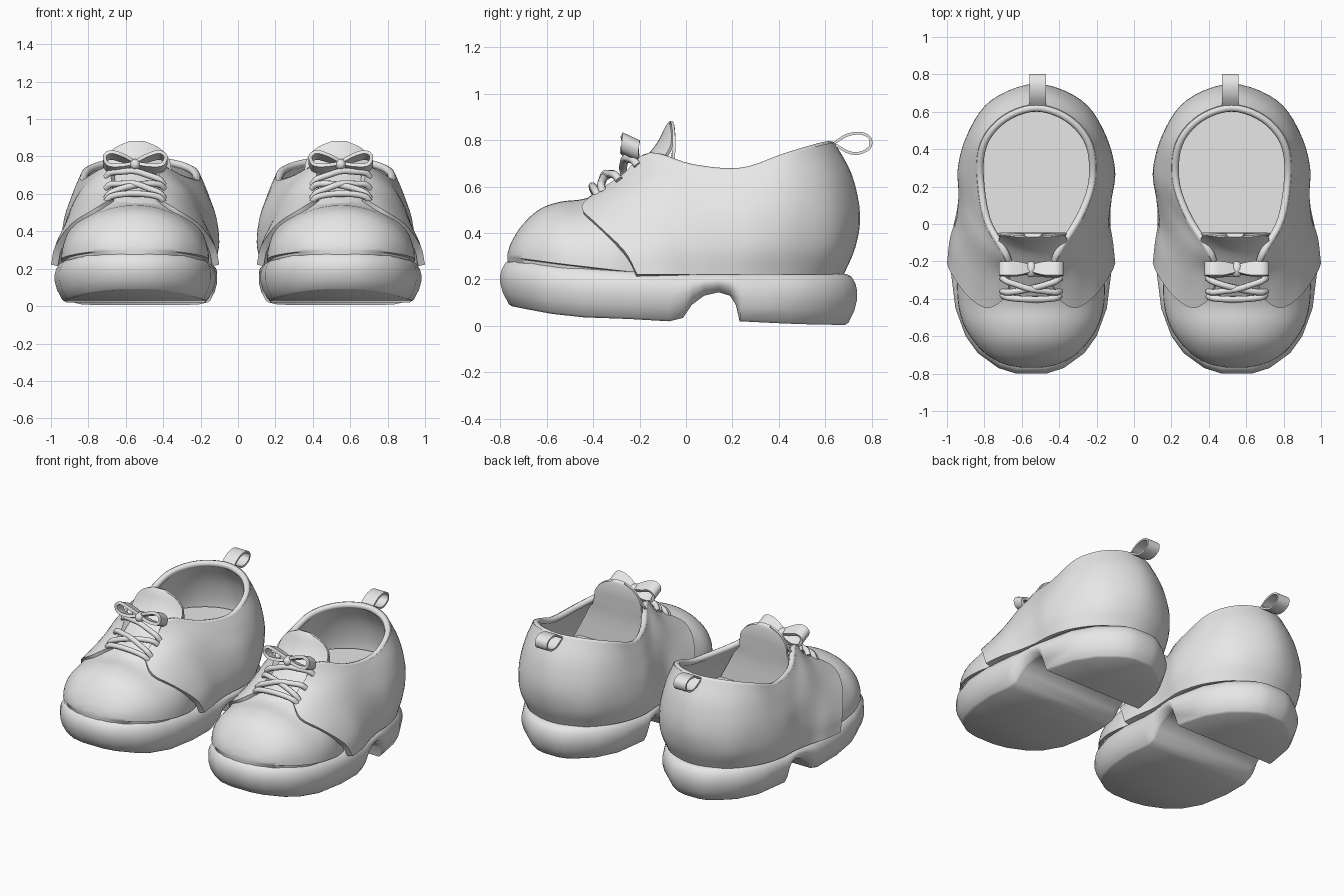
import bpy, bmesh, math
from mathutils import Vector

if "Cube" in bpy.data.objects:
    bpy.data.objects.remove(bpy.data.objects["Cube"])

CX = 0.55  # centre line of one shoe; the other is mirrored

grey = bpy.data.materials.new("plain_grey")
grey.diffuse_color = (0.8, 0.8, 0.8, 1)
grey.use_nodes = True
grey.node_tree.nodes["Principled BSDF"].inputs["Base Color"].default_value = grey.diffuse_color


def spline(pts, n):
    """Catmull-Rom samples through points of any dimension."""
    p = [Vector(q) for q in pts]
    p = [p[0] * 2 - p[1]] + p + [p[-1] * 2 - p[-2]]
    out = []
    for i in range(1, len(p) - 2):
        a, b, c, d = p[i - 1:i + 3]
        for k in range(n):
            t = k / n
            out.append((b * 2 + (c - a) * t + (a * 2 - b * 5 + c * 4 - d) * t * t
                        + (b * 3 - a - c * 3 + d) * t ** 3) * 0.5)
    return out + [p[-2]]


def finish(ob, solid=0.0, offset=0.0, angle=40):
    bpy.ops.object.select_all(action='DESELECT')
    bpy.context.view_layer.objects.active = ob
    ob.select_set(True)
    if solid:
        m = ob.modifiers.new("thickness", 'SOLIDIFY')
        m.thickness, m.offset = solid, offset
        bpy.ops.object.modifier_apply(modifier=m.name)
    bpy.ops.object.shade_smooth_by_angle(angle=math.radians(angle))
    ob.data.materials.clear()
    ob.data.materials.append(grey)
    ob.modifiers.new("other_shoe", 'MIRROR').use_mirror_merge = False


def grid(name, rows, wrap=False, caps=(), strips=False, recalc=False, **kw):
    """Skin a list of equal-length point rows; strips caps ends with quads."""
    bm = bmesh.new()
    vs = [[bm.verts.new((p[0] + CX, p[1], p[2])) for p in r] for r in rows]
    n = len(rows[0])
    for a, b in zip(vs, vs[1:]):
        for j in range(n if wrap else n - 1):
            k = (j + 1) % n
            bm.faces.new((a[j], b[j], b[k], a[k]))
    for c in caps:
        if strips:
            for j in range(n // 2 - 1):
                bm.faces.new((vs[c][j], vs[c][j + 1], vs[c][n - 2 - j], vs[c][n - 1 - j]))
        else:
            bm.faces.new(vs[c])
    bmesh.ops.remove_doubles(bm, verts=bm.verts[:], dist=1e-5)
    if recalc:
        bmesh.ops.recalc_face_normals(bm, faces=bm.faces[:])
    me = bpy.data.meshes.new(name)
    bm.to_mesh(me)
    bm.free()
    ob = bpy.data.objects.new(name, me)
    bpy.context.collection.objects.link(ob)
    finish(ob, **kw)


def tube(name, pts, radius):
    cu = bpy.data.curves.new(name, 'CURVE')
    cu.dimensions = '3D'
    cu.bevel_depth, cu.bevel_resolution, cu.use_fill_caps = radius, 2, True
    s = cu.splines.new('POLY')
    s.points.add(len(pts) - 1)
    for q, p in zip(s.points, pts):
        q.co = (p[0] + CX, p[1], p[2], 1)
    ob = bpy.data.objects.new(name, cu)
    bpy.context.collection.objects.link(ob)
    bpy.ops.object.select_all(action='DESELECT')
    bpy.context.view_layer.objects.active = ob
    ob.select_set(True)
    bpy.ops.object.convert(target='MESH')
    finish(bpy.context.view_layer.objects.active, angle=60)


def heel_shift(y):
    t = min(1, max(0, (y + 0.1) / 0.35))
    return -0.028 * t * t * (3 - 2 * t)


# Sole with arch and heel: y, half width, bottom, top
sole = [(-.80, .08, .085, .283), (-.77, .175, .08, .282), (-.69, .285, .066, .275),
        (-.60, .35, .052, .262), (-.45, .405, .037, .25), (-.25, .43, .03, .235),
        (-.07, .42, .02, .228), (-.01, .42, .035, .226), (.03, .415, .09, .225),
        (.08, .41, .13, .225), (.14, .41, .145, .225), (.19, .41, .13, .225),
        (.215, .41, .09, .225), (.24, .41, .02, .225), (.45, .365, .01, .225),
        (.59, .285, .006, .225), (.675, .19, .005, .225), (.72, .12, .005, .224),
        (.737, .06, .005, .223)]
rows = []
for i, (y, w, b, t) in enumerate(sole):
    # outward direction of the outline at this station
    p, q = sole[max(i - 1, 0)], sole[min(i + 1, len(sole) - 1)]
    nrm = Vector((q[0] - p[0], p[1] - q[1])).normalized()
    if i in (0, len(sole) - 1):
        nrm = Vector((.2, -1 if i == 0 else 1))
    h = t - b
    prof = [(.05, 0), (.038, .04), (.012, .28), (0, .5), (.0, .68), (.008, .82),
            (.024, .95), (.045, 1), (.07, 1)]
    right = [(w - e * nrm.x, y - e * nrm.y, b + h * f) for e, f in prof]
    sec = right + [(-x, v, z) for x, v, z in reversed(right)]
    rows.append([(x + heel_shift(y), v, z) for x, v, z in sec])
grid("sole", rows, wrap=True, caps=(0, -1), strips=True, recalc=True, angle=42)

# Toe cap: y, half width, lower edge, crown height
toe = [(-.768, .05, .298, .315), (-.75, .14, .296, .365), (-.705, .23, .29, .435),
       (-.63, .305, .28, .503), (-.54, .36, .268, .535), (-.43, .39, .255, .55),
       (-.30, .395, .24, .61), (-.2, .375, .23, .65)]
rows = []
for y, w, b, t in spline(toe, 4):
    sec = [(w * math.cos(math.pi * k / 24), b + (t - b) * math.sin(math.pi * k / 24))
           for k in range(25)]
    sec = [(w * .93, b - .05), (w * .95, b - .004)] + sec + [(-w * .95, b - .004), (-w * .93, b - .05)]
    rows.append([(x, y, z) for x, z in sec])
grid("toe_cap", rows, caps=(0,), recalc=True, angle=50)

# Quarter panel: half columns from lace edge to heel, each bottom to top
Z = .222
half = [
    [(.45, -.21, Z), (.425, -.267, .325), (.34, -.385, .44), (.23, -.45, .512), (.12, -.385, .58)],
    [(.435, -.08, Z), (.42, -.13, .34), (.355, -.20, .46), (.25, -.26, .575), (.125, -.27, .655)],
    [(.41, .03, Z), (.405, 0, .34), (.36, -.05, .48), (.28, -.10, .62), (.15, -.17, .74)],
    [(.40, .15, Z), (.41, .14, .34), (.38, .10, .48), (.32, .06, .60), (.262, .02, .69)],
    [(.395, .30, Z), (.42, .30, .34), (.405, .28, .48), (.36, .26, .60), (.318, .24, .675)],
    [(.335, .47, Z), (.365, .48, .34), (.365, .48, .48), (.34, .46, .62), (.298, .44, .738)],
    [(.20, .62, Z), (.235, .655, .34), (.24, .66, .48), (.22, .63, .64), (.18, .58, .778)],
    [(0, .68, Z), (0, .73, .34), (0, .75, .48), (0, .715, .65), (0, .64, .79)]]
cols = half + [[(-x, y, z) for x, y, z in c] for c in reversed(half[:-1])]
N = 5
lines = [spline([c[r] for c in cols], N) for r in range(5)]
rows = [spline(list(col), 4) for col in zip(*lines)]
rows = [[(p.x + heel_shift(p.y), p.y, p.z) for p in r] for r in rows]
grid("quarter_panel", rows, solid=.038, offset=-1, angle=50)

# Padded collar edge, set just inside the panel
rim = [r[-1] for r in rows][2 * N - 2:-(2 * N - 2)]
rim = [(p[0] * .945 - .0015, .2 + (p[1] - .2) * .957, p[2] - .014) for p in rim]
tube("collar_edge", rim, .021)

# Insole
ring = [(2 * math.pi * k / 40) for k in range(40)]
grid("insole", [[(-.028 + .36 * math.cos(a), .22 + .47 * math.sin(a), z) for a in ring]
                for z in (.42, .45)], wrap=True, caps=(0, 1), recalc=True)

# Tongue front: y, height, half width
tongue = [(-.43, .54, .13), (-.3, .625, .16), (-.2, .70, .175), (-.145, .75, .18),
          (-.11, .80, .168), (-.085, .85, .12), (-.068, .877, .04)]
rows = []
for y, z, w in spline(tongue, 4):
    xs = [w * (k / 6 - 1) for k in range(13)]
    rows.append([(x - .01, min(y + 1.8 * x * x, -.055), z - .6 * x * x) for x in xs])
# Tongue back: a lining wall that drops down to the insole
back = [(-.06, .874, .045), (-.055, .85, .12), (-.052, .80, .168), (-.055, .73, .18),
        (-.06, .60, .24), (-.05, .43, .325)]
for y, z, w in spline(back, 4):
    xs = [w * (k / 6 - 1) for k in range(13)]
    rows.append([(x - .01, y, z - (.6 * x * x if z > .7 else 0)) for x in xs])
grid("tongue", rows, solid=.014, angle=60)


# Crossed laces
def lace_z(y):
    return .585 + .77 * (y + .37)


for i, (a, b) in enumerate([(-.39, -.385), (-.365, -.295), (-.295, -.365), (-.27, -.215)]):
    pts = []
    for x, lift in ((-.155, -.015), (-.13, .012), (-.07, .026), (0, .03 + .008 * (i % 2)),
                    (.07, .026), (.13, .012), (.155, -.015)):
        y = a + (b - a) * (x + .155) / .31
        pts.append((x, y - lift * .5, lace_z(y) + lift))
    tube("lace_%d" % (i + 1), spline(pts, 4), .0175)


# Ribbon parts
def ribbon(name, path, width, thick):
    rows = []
    for p, s in path:
        d = Vector(width) * s / 2
        rows.append([p - d, p - d * .5, p + d * .5, p + d])
    grid(name, rows, solid=thick, angle=60)


loop = [(0, .765), (.07, .793), (.13, .808), (.163, .785), (.145, .743), (.08, .737), (0, .757)]
for side, label in ((1, "outer"), (-1, "inner")):
    path = [(Vector((side * p.x, -.24, p.y)), .45 + .55 * math.sin(min(1, abs(p.x) / .12) * 1.9))
            for p in spline(loop, 5)]
    ribbon("bow_loop_" + label, path, (0, .075, -.035), .019)

# Bow knot
rows = []
for k in range(1, 8):
    a = math.pi * k / 8
    rows.append([(.03 * math.sin(a) * math.cos(t), -.243 - .045 * math.cos(a),
                  .757 + .032 * math.sin(a) * math.sin(t))
                 for t in [math.pi * j / 6 for j in range(12)]])
grid("bow_knot", rows, wrap=True, caps=(0, -1), recalc=True, angle=60)

# Heel pull tab
tab = [(.635, .785), (.69, .82), (.75, .83), (.792, .81), (.792, .77), (.75, .745),
       (.70, .748), (.635, .785)]
ribbon("pull_tab", [(Vector((-.035, p.x, p.y)), 1) for p in spline(tab, 4)], (.09, 0, 0), .012)
